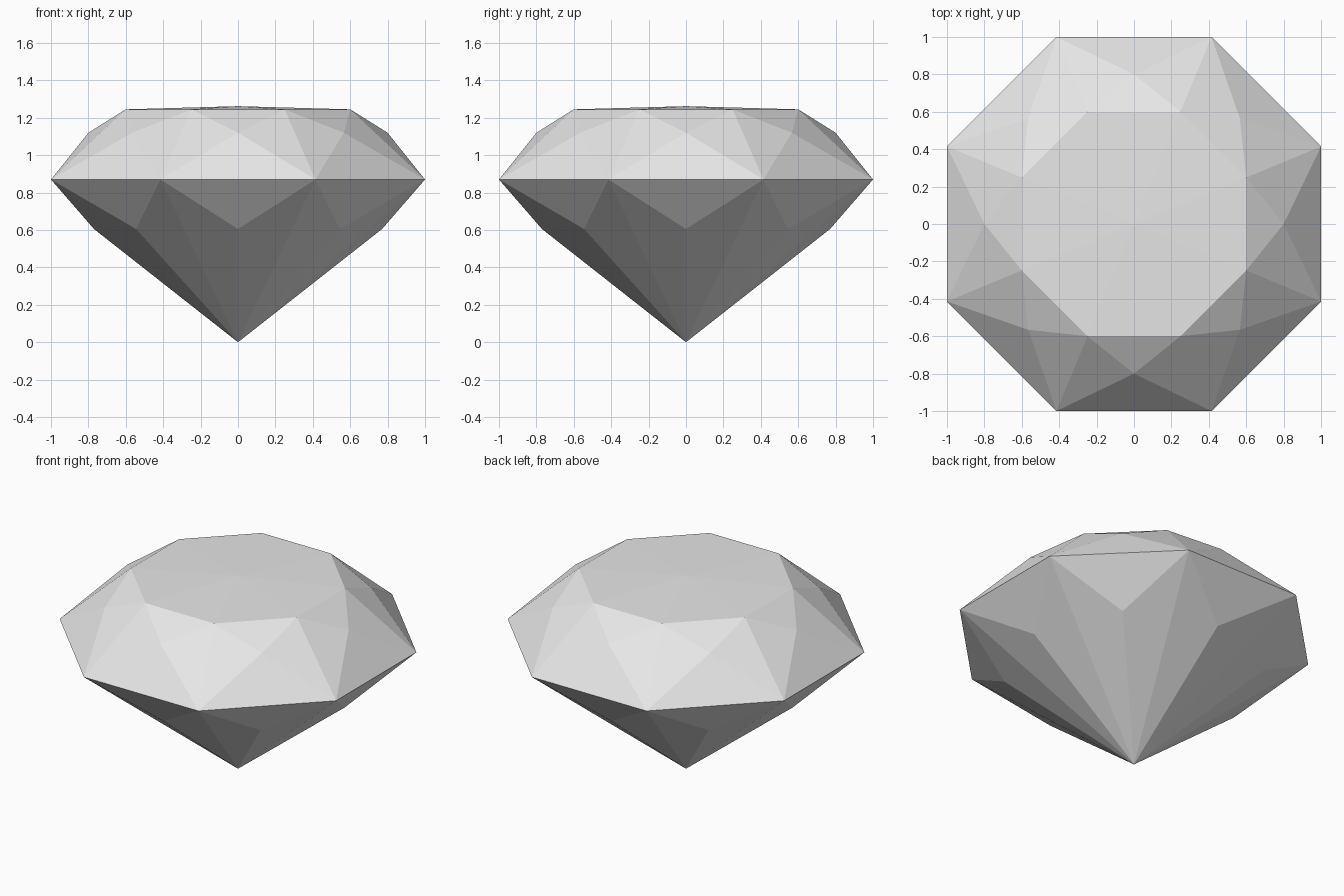
import bpy
import bmesh
from math import pi, cos, sin

cube = bpy.data.objects.get("Cube")
if cube:
    bpy.data.objects.remove(cube)

SIDES = 8
STEP = 2 * pi / SIDES

# Single pale grey material
grey = bpy.data.materials.new("pale grey")
grey.use_nodes = True
colour = (0.8, 0.8, 0.8, 1)
grey.diffuse_color = colour
grey.node_tree.nodes["Principled BSDF"].inputs["Base Color"].default_value = colour

bm = bmesh.new()


def ring(apothem, z, offset):
    """Ring of corners; offset of half a step puts flat sides on the axes."""
    radius = apothem / cos(offset * STEP)
    return [bm.verts.new((radius * cos((i + offset) * STEP),
                          radius * sin((i + offset) * STEP), z))
            for i in range(SIDES)]


# Levels of the cut stone
table_centre = bm.verts.new((0, 0, 1.262))
table = ring(0.6, 1.245, 0.5)
crown = ring(0.8, 1.12, 0)
girdle = ring(1.0, 0.87, 0.5)
pavilion = ring(0.77, 0.605, 0)
tip = bm.verts.new((0, 0, 0))

# Facets, one eighth at a time
for i in range(SIDES):
    p = i - 1
    facets = (
        (table_centre, table[p], table[i]),       # table
        (table[i], table[p], crown[i]),           # star facet
        (table[p], girdle[p], crown[i]),          # crown halves
        (table[i], crown[i], girdle[i]),
        (crown[i], girdle[p], girdle[i]),         # upper girdle facet
        (girdle[i], girdle[p], pavilion[i]),      # lower girdle facet
        (pavilion[i], girdle[p], tip),            # pavilion halves
        (girdle[i], pavilion[i], tip),
    )
    for facet in facets:
        bm.faces.new(facet)

bmesh.ops.recalc_face_normals(bm, faces=bm.faces)
mesh = bpy.data.meshes.new("cut_gem")
bm.to_mesh(mesh)
bm.free()
mesh.materials.append(grey)
gem = bpy.data.objects.new("cut_gem", mesh)
bpy.context.collection.objects.link(gem)
